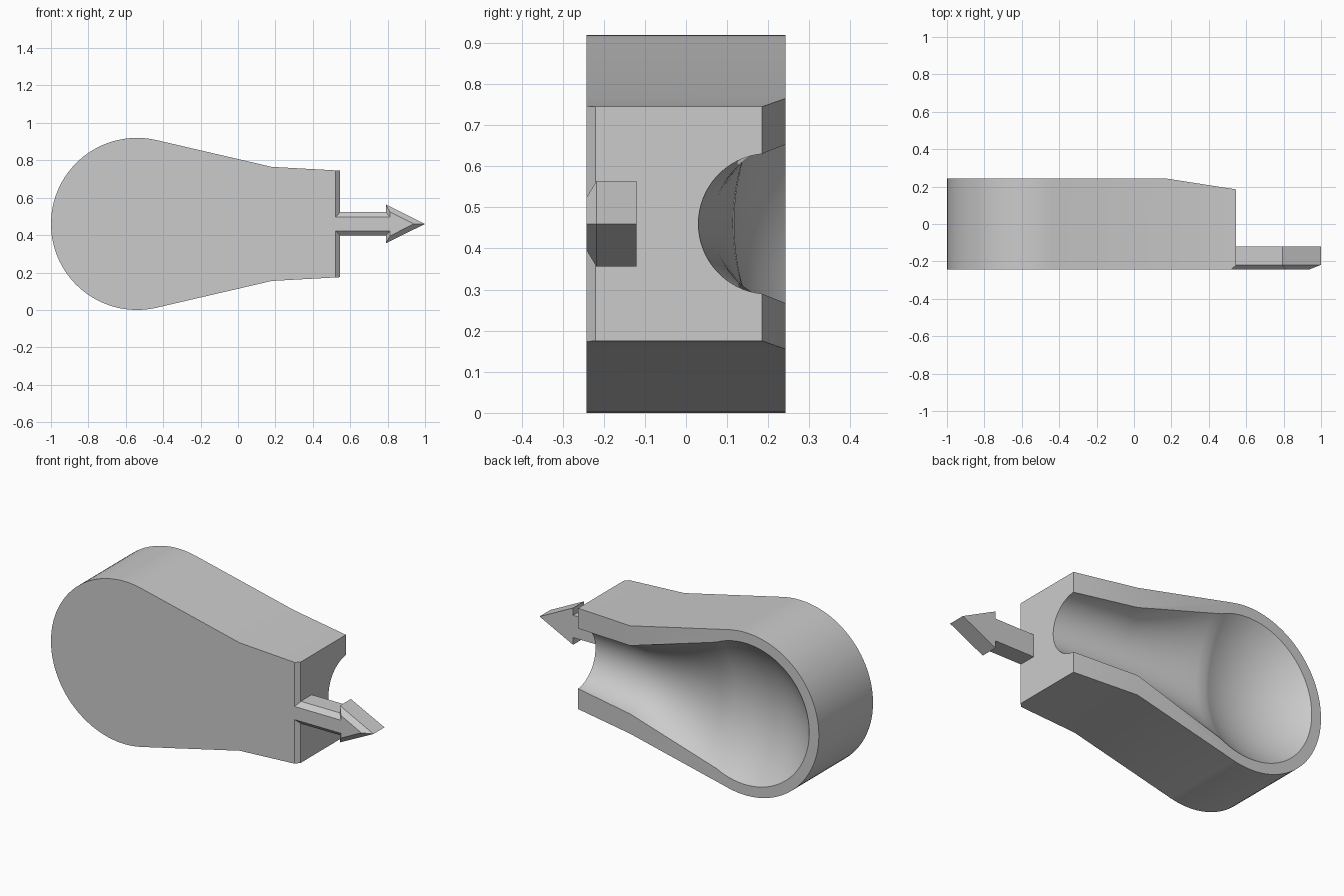
import bpy, bmesh
from math import sin, cos, pi, sqrt, radians, atan2
from mathutils import Vector

cube = bpy.data.objects.get("Cube")
if cube:
    bpy.data.objects.remove(cube, do_unlink=True)

grey = bpy.data.materials.new("plain_grey")
grey.use_nodes = True
tone = (0.6, 0.6, 0.6, 1)
grey.diffuse_color = tone
grey.node_tree.nodes["Principled BSDF"].inputs["Base Color"].default_value = tone

MID = 0.46        # height of the symmetry plane
FRONT, BACK = -0.242, 0.242
BULB_X = -0.54    # centre of the round end


def finish(bm, name):
    bmesh.ops.recalc_face_normals(bm, faces=bm.faces)
    mesh = bpy.data.meshes.new(name)
    bm.to_mesh(mesh)
    bm.free()
    obj = bpy.data.objects.new(name, mesh)
    bpy.context.collection.objects.link(obj)
    mesh.materials.append(grey)
    return obj


def loft(loops):
    """Skin matching closed loops of points and cap both ends."""
    bm = bmesh.new()
    rings = [[bm.verts.new(p) for p in loop] for loop in loops]
    for a, b in zip(rings, rings[1:]):
        for i in range(len(a)):
            j = (i + 1) % len(a)
            bm.faces.new((a[i], a[j], b[j], b[i]))
    bm.faces.new(rings[0])
    bm.faces.new(rings[-1])
    return bm


def slice_off(bm, point, normal):
    cut = bmesh.ops.bisect_plane(bm, geom=bm.verts[:] + bm.edges[:] + bm.faces[:],
                                 plane_co=point, plane_no=normal, clear_outer=True)
    edges = [e for e in cut["geom_cut"] if isinstance(e, bmesh.types.BMEdge)]
    bmesh.ops.contextual_create(bm, geom=edges)


# Body: round end tapering into a neck, with a sloped back and bevelled front edge
outline = [(0.545, -0.285), (0.545, 0.285), (0.18, 0.305)]
steps = 56
for i in range(steps + 1):
    a = radians(77 + 206 * i / steps)
    outline.append((BULB_X + 0.46 * cos(a), 0.46 * sin(a)))
outline.append((0.18, -0.305))
bm = loft([[(x, y, MID + z) for x, z in outline] for y in (FRONT, BACK)])
slice_off(bm, Vector((0.18, BACK, 0)), Vector((0.057, 0.365, 0)))
slice_off(bm, Vector((0.522, FRONT, 0)), Vector((0.022, -0.023, 0)))
body = finish(bm, "body")


# Hollow: circular-arc sections along a neck that opens into a shallow dish
def section(x, rim, half, floor, n=32):
    depth = rim - floor
    radius = (half * half + depth * depth) / (2 * depth)
    centre = floor + radius
    reach = atan2(half, centre - rim)
    pts = [(x, 0.4, MID - half)]
    for i in range(n + 1):
        a = reach * (2 * i / n - 1)
        pts.append((x, centre - radius * cos(a), MID + radius * sin(a)))
    return pts + [(x, 0.4, MID + half)]


def mix(a, b, t):
    return a + (b - a) * t


sections = [section(0.6, 0.176, 0.167, 0.025), section(0.545, 0.185, 0.17, 0.03),
            section(0.18, BACK, 0.193, 0.066)]
for i in range(1, 10):
    t = i / 10
    sections.append(section(mix(0.18, -0.36, t), BACK, mix(0.193, 0.357, t),
                            mix(0.066, 0.119, t)))
dish, deep = 0.4, 0.152
ball = (dish ** 2 + deep ** 2) / (2 * deep)
start = 1.104
for i in range(29):
    a = mix(start, pi - 0.03, i / 28)
    dx = dish * cos(a)
    floor = BACK - deep + ball - sqrt(ball ** 2 - dx * dx)
    sections.append(section(BULB_X + dx, BACK, dish * sin(a), floor))
hollow = finish(loft(sections), "hollow_cutter")
hollow.hide_render = True

cut = body.modifiers.new("hollow", "BOOLEAN")
cut.operation = "DIFFERENCE"
cut.solver = "EXACT"
cut.object = hollow
bpy.context.view_layer.objects.active = body
bpy.ops.object.select_all(action="DESELECT")
body.select_set(True)
bpy.ops.object.modifier_apply(modifier="hollow")
bpy.data.objects.remove(hollow, do_unlink=True)
bpy.ops.object.shade_smooth_by_angle(angle=radians(30))


# Arrow: flat pointer with a bevelled front edge
def arrow_loop(y, shaft, base, wing, tip):
    top = [(0.522, shaft), (base, shaft), (base, wing)]
    low = [(x, -z) for x, z in reversed(top)]
    return [(x, y, MID + z) for x, z in top + [(tip, 0)] + low]


wide = (0.063, 0.79, 0.104, 1.0)
narrow = (0.037, 0.813, 0.064, 0.94)
finish(loft([arrow_loop(-0.12, *wide), arrow_loop(-0.218, *wide),
             arrow_loop(FRONT, *narrow)]), "arrow")
